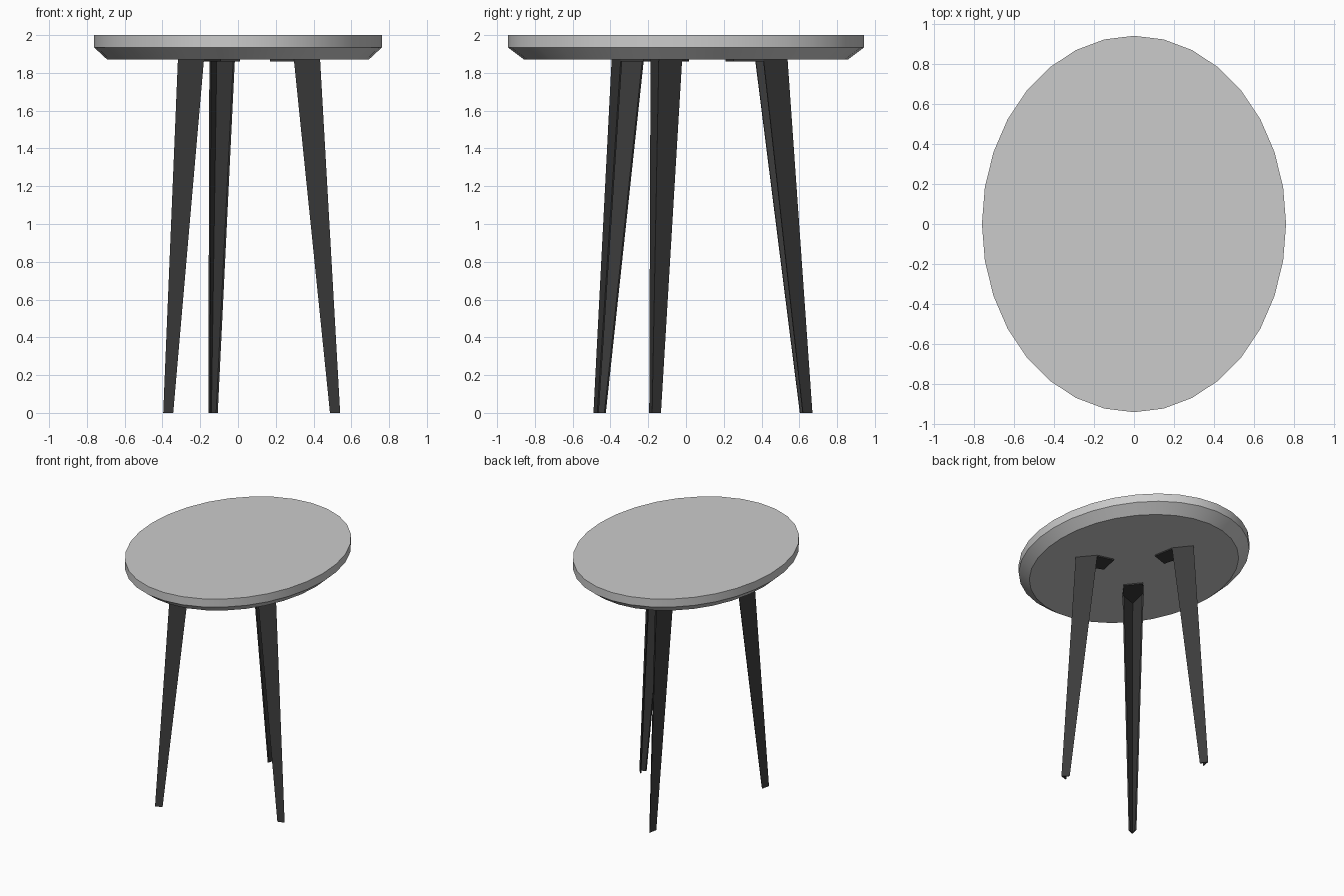
import bpy, bmesh, math

if "Cube" in bpy.data.objects:
    bpy.data.objects.remove(bpy.data.objects["Cube"])

RX, RY = 0.762, 0.943          # half sizes of the oval top
STRETCH = RY / RX
TOP_Z, LEG_Z = 2.0, 1.87


def make_object(name, bm, mat=None):
    bmesh.ops.recalc_face_normals(bm, faces=bm.faces)
    mesh = bpy.data.meshes.new(name)
    bm.to_mesh(mesh)
    bm.free()
    obj = bpy.data.objects.new(name, mesh)
    bpy.context.collection.objects.link(obj)
    if mat:
        mesh.materials.append(mat)
    return obj


def place(r, t, z, angle):
    """Radial / tangential position around the centre, stretched to the oval."""
    c, s = math.cos(angle), math.sin(angle)
    return (r * c - t * s, (r * s + t * c) * STRETCH, z)


def loft(bm, rings):
    """Closed solid through rings of points, capped at both ends."""
    vs = [[bm.verts.new(p) for p in ring] for ring in rings]
    n = len(vs[0])
    for a, b in zip(vs, vs[1:]):
        for i in range(n):
            j = (i + 1) % n
            bm.faces.new((a[i], a[j], b[j], b[i]))
    bm.faces.new(vs[0][::-1])
    bm.faces.new(vs[-1])


# Oval table top with a chamfered underside
bm = bmesh.new()
loft(bm, [[(RX * k * math.cos(i * math.tau / 32), RY * k * math.sin(i * math.tau / 32), z)
           for i in range(32)]
          for k, z in ((0.908, LEG_Z), (1, 1.935), (1, TOP_Z))])
top = make_object("table_top", bm)
bpy.context.view_layer.objects.active = top
top.select_set(True)
bpy.ops.object.shade_smooth_by_angle(angle=math.radians(30))

metal = bpy.data.materials.new("dark_metal")
metal.diffuse_color = (0.045, 0.045, 0.045, 1)
metal.use_nodes = True
metal.node_tree.nodes["Principled BSDF"].inputs["Base Color"].default_value = metal.diffuse_color


def angle_section(apex, arm, t, z, ang, wall=0.008):
    """V-shaped folded-sheet cross-section, open toward the centre."""
    d = 2 * wall                                   # wall measured along the radius
    w = wall * 1.15                                # wall measured across
    pts = [(apex, 0), (arm, t), (arm, t - w), (apex - d, 0), (arm, w - t), (arm, -t)]
    return [place(r, s, z, ang) for r, s in pts]


for name, deg in (("right", -15), ("back", 105), ("front_left", 225)):
    a = math.radians(deg)
    # Tapered, splayed leg of folded sheet
    bm = bmesh.new()
    loft(bm, [angle_section(0.56, 0.511, 0.026, 0.0, a),
              angle_section(0.45, 0.325, 0.07, LEG_Z, a)])
    make_object(name + "_leg", bm, metal)
    # Mounting plate under the top
    plate = [(0.45, 0), (0.325, 0.07), (0.193, 0.064), (0.193, -0.064), (0.325, -0.07)]
    bm = bmesh.new()
    loft(bm, [[place(r, t, z, a) for r, t in plate] for z in (LEG_Z - 0.01, LEG_Z)])
    make_object(name + "_mounting_plate", bm, metal)
